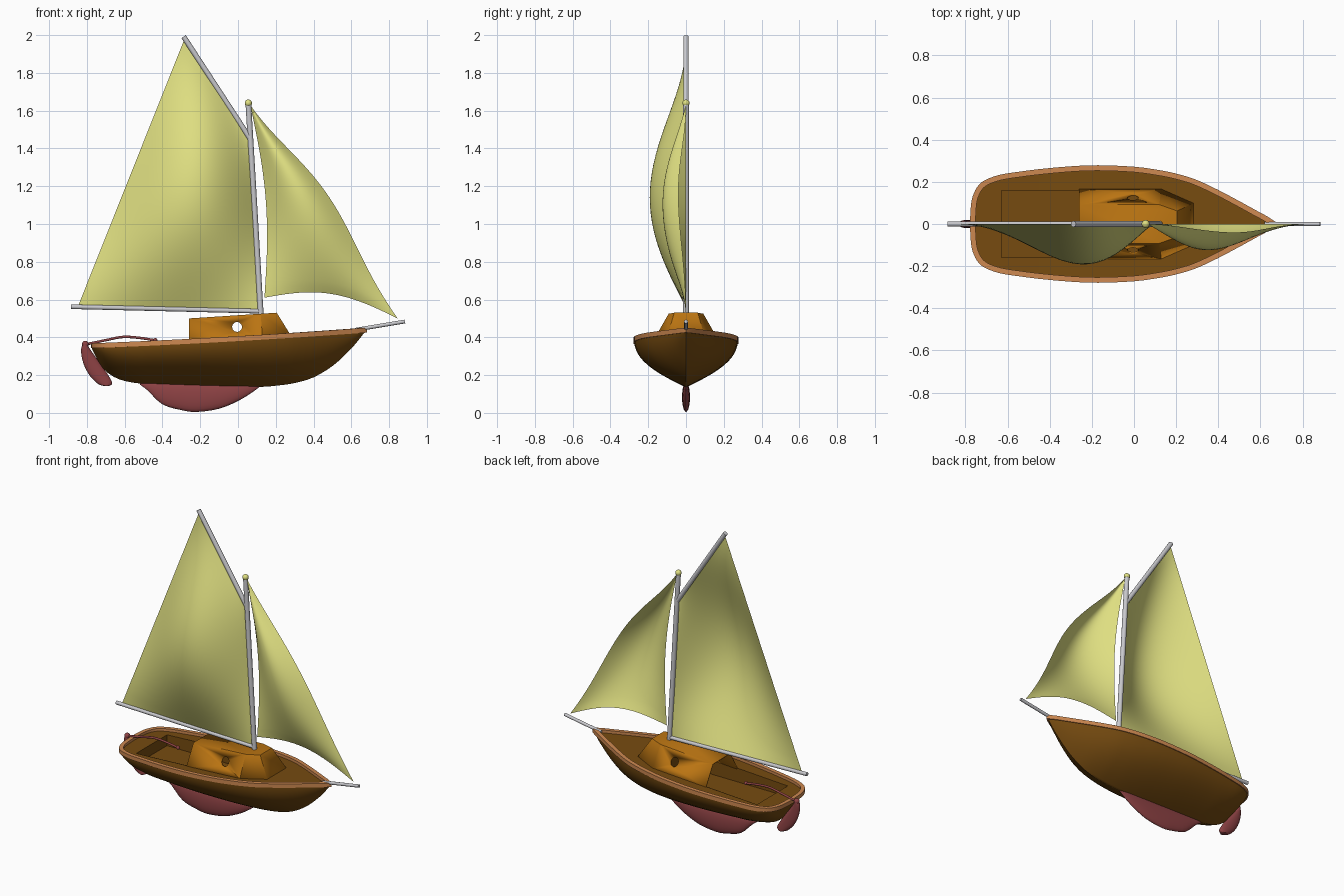
import bpy, bmesh, math
from mathutils import Vector

if "Cube" in bpy.data.objects:
    bpy.data.objects.remove(bpy.data.objects["Cube"])

def material(name, r, g, b):
    m = bpy.data.materials.new(name)
    m.diffuse_color = [(c / 255 / 12.92 if c < 10 else ((c / 255 + .055) / 1.055) ** 2.4)
                       for c in (r, g, b)] + [1]
    m.use_nodes = True
    m.node_tree.nodes["Principled BSDF"].inputs["Base Color"].default_value = m.diffuse_color
    return m

BROWN = material("hull_brown", 118, 75, 16)
ORANGE = material("cabin_orange", 186, 116, 18)
TAN = material("rim_tan", 205, 136, 80)
RED = material("dull_red", 142, 66, 68)
GREY = material("spar_grey", 200, 200, 204)
YELLOW = material("sail_yellow", 224, 224, 130)

def finish(name, bm, mat, angle=35):
    bmesh.ops.remove_doubles(bm, verts=bm.verts, dist=1e-5)
    bmesh.ops.recalc_face_normals(bm, faces=bm.faces)
    me = bpy.data.meshes.new(name)
    bm.to_mesh(me)
    bm.free()
    ob = bpy.data.objects.new(name, me)
    bpy.context.collection.objects.link(ob)
    me.materials.append(mat)
    bpy.ops.object.select_all(action='DESELECT')
    ob.select_set(True)
    bpy.context.view_layer.objects.active = ob
    bpy.ops.object.shade_smooth_by_angle(angle=math.radians(angle))
    return ob

def loft(name, rings, mat, closed=False, loop=False, caps=False, angle=35):
    """Skin a list of equal-length point rings."""
    bm = bmesh.new()
    vs = [[bm.verts.new(p) for p in r] for r in rings]
    n, m = len(vs), len(vs[0])
    for i in range(n if loop else n - 1):
        for j in range(m if closed else m - 1):
            a, b, k = vs[i], vs[(i + 1) % n], (j + 1) % m
            bm.faces.new((a[j], b[j], b[k], a[k]))
    if caps:
        bm.faces.new(vs[0])
        bm.faces.new(vs[-1])
    return finish(name, bm, mat, angle)

def rod(name, a, b, r, mat=GREY, sides=16):
    a, b = Vector(a), Vector(b)
    bm = bmesh.new()
    rot = (b - a).to_track_quat('Z', 'Y').to_matrix().to_4x4()
    rot.translation = (a + b) / 2
    bmesh.ops.create_cone(bm, cap_ends=True, segments=sides, radius1=r, radius2=r,
                          depth=(b - a).length, matrix=rot)
    return finish(name, bm, mat)

def ball(name, p, r, mat):
    bm = bmesh.new()
    bmesh.ops.create_uvsphere(bm, u_segments=16, v_segments=10, radius=r)
    bmesh.ops.translate(bm, verts=bm.verts, vec=p)
    return finish(name, bm, mat, 60)

def smooth_path(pts, steps=3):
    """Catmull-Rom subdivision."""
    pts, out = [Vector(p) for p in pts], []
    for i in range(len(pts) - 1):
        p0, p1, p2, p3 = pts[max(i - 1, 0)], pts[i], pts[i + 1], pts[min(i + 2, len(pts) - 1)]
        for s in range(steps):
            t = s / steps
            out.append(.5 * (2 * p1 + (p2 - p0) * t + (2 * p0 - 5 * p1 + 4 * p2 - p3) * t * t
                             + (3 * p1 - p0 - 3 * p2 + p3) * t ** 3))
    return out + [pts[-1]]

def sheer(x):
    return .406 + .058 * x + .012 * x * x

# Hull stations: x, half beam, keel height
stations = smooth_path([
    (-.775, 0, .345), (-.771, .08, .335), (-.762, .13, .315), (-.74, .175, .275),
    (-.705, .205, .225), (-.635, .23, .18), (-.54, .245, .158), (-.445, .257, .152),
    (-.3, .27, .145), (-.17, .275, .14), (0, .268, .136), (.13, .25, .138),
    (.22, .23, .146), (.3, .204, .158), (.4, .157, .188), (.5, .104, .248),
    (.58, .06, .32), (.63, .033, .375), (.68, 0, .44)])

def section(x, b, k):
    side = []
    for i in range(13):
        t = (i / 12) ** 1.5
        side.append((x, b * (1 - (1 - t) ** 2.2), k + (sheer(x) - .008 - k) * t))
    return [(p[0], -p[1], p[2]) for p in side[:0:-1]] + side

loft("hull", [section(*s) for s in stations], BROWN, angle=60)

# Rim following the deck edge
edge = [(s.x, s.y) for s in stations]
edge += [(x, -y) for x, y in edge[-2:0:-1]]
rings = []
for i, (x, y) in enumerate(edge):
    (ax, ay), (bx, by) = edge[i - 1], edge[(i + 1) % len(edge)]
    n = Vector((by - ay, ax - bx)).normalized()
    if n.dot(Vector((x + .1, y))) < 0:
        n = -n
    def off(d):
        q = Vector((x, y)) + n * d
        return q.x, (max(q.y, 0) if y > 0 else min(q.y, 0) if y < 0 else 0)
    z = sheer(x)
    rings.append([(*off(.004), z - .026), (*off(.004), z), (*off(-.022), z), (*off(-.022), z - .026)])
loft("rim", rings, TAN, closed=True, loop=True)

# Deck with the cockpit opening
W0, W1, WY, FLOOR = -.63, .12, .16, .285

def beam(x):
    for p, q in zip(stations, stations[1:]):
        if p.x <= x <= q.x:
            return p.y + (q.y - p.y) * (x - p.x) / (q.x - p.x)
    return 0

def deck_z(x):
    return sheer(x) - .018

xs = sorted([s.x for s in stations] + [W0, W1])
bm = bmesh.new()
for a, b in zip(xs, xs[1:]):
    ya, yb = max(beam(a) - .006, 0), max(beam(b) - .006, 0)
    inner = WY if W0 - 1e-6 <= a and b <= W1 + 1e-6 else 0
    for s in (1, -1):
        pts = [(a, s * inner), (b, s * inner), (b, s * yb), (a, s * ya)]
        pts = [p for i, p in enumerate(pts) if p not in pts[:i]]
        if len(pts) > 2:
            bm.faces.new([bm.verts.new((x, y, deck_z(x))) for x, y in pts])
finish("deck", bm, BROWN)

# Cockpit well
corners = [(W0, -WY), (W1, -WY), (W1, WY), (W0, WY)]
bm = bmesh.new()
low = [bm.verts.new((x, y, FLOOR)) for x, y in corners]
top = [bm.verts.new((x, y, deck_z(x))) for x, y in corners]
bm.faces.new(low)
for i in range(4):
    j = (i + 1) % 4
    bm.faces.new((low[i], low[j], top[j], top[i]))
finish("cockpit_well", bm, BROWN)

# Cabin shell, open at the back, with round portholes cut through
base = [(-.26, .168), (.13, .168), (.285, .1)]
roof = [(-.26, .092), (.12, .092), (.205, .062)]
base += [(x, -y) for x, y in base[::-1]]
roof += [(x, -y) for x, y in roof[::-1]]
bm = bmesh.new()
low = [bm.verts.new((x, y, deck_z(x) - .004)) for x, y in base]
top = [bm.verts.new((x, y, .517 + .065 * x)) for x, y in roof]
for i in range(5):
    bm.faces.new((low[i], low[i + 1], top[i + 1], top[i]))
bm.faces.new(top)
cabin = finish("cabin", bm, ORANGE, 15)
cutter = rod("porthole_cutter", (-.005, -.4, .455), (-.005, .4, .455), .026, ORANGE, 24)
cutter.hide_render = True
bpy.context.view_layer.objects.active = cabin
sol = cabin.modifiers.new("thickness", 'SOLIDIFY')
sol.thickness, sol.offset = .008, -1
cut = cabin.modifiers.new("portholes", 'BOOLEAN')
cut.operation, cut.object, cut.solver = 'DIFFERENCE', cutter, 'EXACT'
for mod in ("thickness", "portholes"):
    bpy.ops.object.modifier_apply(modifier=mod)
bpy.data.objects.remove(cutter)

# Keel fin and rudder: lens-shaped sections
ANG = [2 * math.pi * i / 20 for i in range(20)]
fin = smooth_path([(-.52, .15, .003), (-.48, .12, .009), (-.4, .045, .016), (-.3, .015, .02),
                   (-.22, .005, .021), (-.1, .022, .02), (0, .063, .016), (.07, .105, .01),
                   (.12, .142, .003)])
loft("keel", [[(x, w * math.cos(a), (.162 + z) / 2 + (.162 - z) / 2 * math.sin(a)) for a in ANG]
              for x, z, w in fin], RED, closed=True, caps=True, angle=60)
blade = smooth_path([(.365, -.82, -.798), (.34, -.83, -.785), (.3, -.828, -.757), (.25, -.814, -.722),
                     (.2, -.787, -.687), (.165, -.755, -.668), (.15, -.735, -.669), (.143, -.712, -.682)])
loft("rudder", [[((a + b) / 2 + (b - a) / 2 * math.cos(t), .018 * math.sin(t), z) for t in ANG]
                for z, a, b in blade], RED, closed=True, caps=True, angle=60)

# Tiller
path = smooth_path([(-.81, 0, .362), (-.7, 0, .385), (-.61, 0, .402), (-.52, 0, .397), (-.44, 0, .384)], 5)
loft("tiller", [[(p.x, .007 * math.cos(a), p.z + .007 * math.sin(a)) for a in ANG[::2]] for p in path],
     RED, closed=True, caps=True, angle=60)
ball("rudder_head", (-.808, 0, .364), .018, RED)
ball("tiller_knob", (-.438, 0, .384), .012, RED)

# Spars
rod("mast", (.122, 0, .5), (.055, 0, 1.635), .015)
rod("boom", (-.885, 0, .562), (.125, 0, .538), .012)
rod("gaff", (-.288, 0, 1.992), (.062, 0, 1.455), .014)
rod("bowsprit", (.62, 0, .44), (.884, 0, .484), .01)
ball("mast_knob", (.055, 0, 1.64), .019, YELLOW)

# Sails: billowed grids
N = 28
S = lambda t: math.sin(math.pi * min(max(t, 0), 1))

def main_point(u, v):
    foot = Vector((-.845, 0, .57)).lerp(Vector((.115, 0, .548)), u)
    head = Vector((-.285, 0, 1.975)).lerp(Vector((.058, 0, 1.47)), u)
    p = foot.lerp(head, v)
    p.y = -.192 * S(u) * S(v)
    return p

def jib_point(u, v):
    head = Vector((.065, 0, 1.63))
    leech = Vector((.14, 0, .61)).lerp(head, v) + Vector((.045 * S(v), 0, 0))
    w = S(v ** 1.15) ** 2
    luff = Vector((.845, 0, .5)).lerp(head, v) + Vector((.055, -.04, .038)) * w
    p = leech.lerp(luff, u)
    p.z += .075 * S(u) * (1 - v) ** 2
    p.y -= .105 * S(u) * S(v ** .85)
    return p

for name, f in (("mainsail", main_point), ("jib", jib_point)):
    loft(name, [[f(i / N, j / N) for i in range(N + 1)] for j in range(N + 1)], YELLOW, angle=80)
